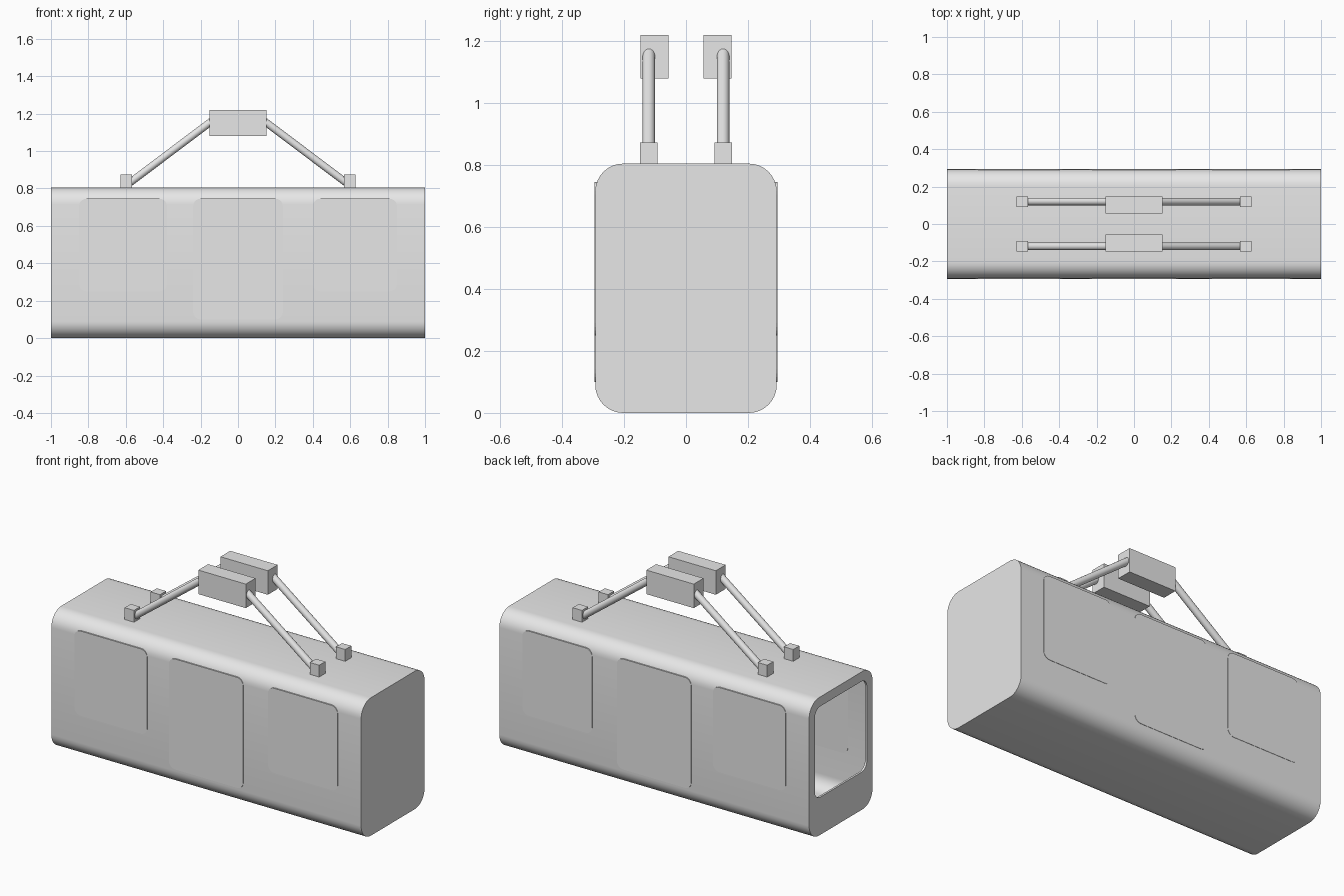
import bpy, bmesh, math
from mathutils import Vector

cube = bpy.data.objects.get("Cube")
if cube:
    bpy.data.objects.remove(cube, do_unlink=True)

grey = bpy.data.materials.new("light grey")
grey.use_nodes = True
grey.diffuse_color = (0.8, 0.8, 0.8, 1)
grey.node_tree.nodes["Principled BSDF"].inputs["Base Color"].default_value = (0.8, 0.8, 0.8, 1)


def finish(name, bm, smooth=False):
    bmesh.ops.recalc_face_normals(bm, faces=bm.faces)
    mesh = bpy.data.meshes.new(name)
    bm.to_mesh(mesh)
    bm.free()
    mesh.materials.append(grey)
    obj = bpy.data.objects.new(name, mesh)
    bpy.context.collection.objects.link(obj)
    if smooth:
        bpy.ops.object.select_all(action='DESELECT')
        obj.select_set(True)
        bpy.context.view_layer.objects.active = obj
        bpy.ops.object.shade_smooth_by_angle(angle=math.radians(30))
    return obj


def rounded_rect(a0, a1, b0, b1, r, steps=8):
    """Outline of a rectangle with rounded corners."""
    corners = [(a1 - r, b1 - r), (a0 + r, b1 - r), (a0 + r, b0 + r), (a1 - r, b0 + r)]
    pts = []
    for k, (ca, cb) in enumerate(corners):
        for i in range(steps + 1):
            t = (k + i / steps) * math.pi / 2
            pts.append((ca + r * math.cos(t), cb + r * math.sin(t)))
    return pts


def loft(name, rings, smooth=False):
    """Skin matching rings of points and cap both ends."""
    bm = bmesh.new()
    loops = [[bm.verts.new(p) for p in ring] for ring in rings]
    n = len(loops[0])
    for a, b in zip(loops, loops[1:]):
        for i in range(n):
            j = (i + 1) % n
            bm.faces.new((a[i], a[j], b[j], b[i]))
    bm.faces.new(loops[0])
    bm.faces.new(loops[-1])
    return finish(name, bm, smooth)


def box(name, lo, hi):
    bm = bmesh.new()
    bmesh.ops.create_cube(bm, size=1)
    for v in bm.verts:
        v.co = [l + (c + 0.5) * (h - l) for c, l, h in zip(v.co, lo, hi)]
    return finish(name, bm)


def rod(name, start, end, radius):
    start, end = Vector(start), Vector(end)
    axis = end - start
    bm = bmesh.new()
    bmesh.ops.create_cone(bm, cap_ends=True, segments=24, radius1=radius,
                          radius2=radius, depth=axis.length)
    turn = axis.to_track_quat('Z', 'Y')
    for v in bm.verts:
        v.co = turn @ v.co + (start + end) / 2
    return finish(name, bm, True)


# Hollow body, closed at +x and with a rounded opening at -x
wall = 0.012
half = 0.293
outer = rounded_rect(-half, half, 0, 0.805, 0.09)
inner = rounded_rect(-half + wall, half - wall, wall, 0.805 - wall, 0.09 - wall)
hole = rounded_rect(-0.24, 0.24, 0.22, 0.75, 0.05)
sections = [(1, outer), (-1, outer), (-1, hole), (-1 + wall, hole),
            (-1 + wall, inner), (1 - wall, inner)]
loft("body", [[(x, y, z) for y, z in outline] for x, outline in sections], True)

# Nearly flush window panels along both long sides
panels = {"left": (0.4, 0.85, 0.25), "middle": (-0.24, 0.24, 0.1), "right": (-0.85, -0.38, 0.25)}
for side, s in (("front", -1), ("back", 1)):
    for label, (x0, x1, bottom) in panels.items():
        outline = rounded_rect(x0, x1, bottom, 0.745, 0.04, 5)
        loft(f"{side}_{label}_panel",
             [[(x, s * y, z) for x, z in outline] for y in (half - wall - 0.002, half + 0.002)])

# Two carrying handles: grip block, sloping rods and feet
for side, s in (("front", -1), ("back", 1)):
    y0, y1 = sorted((s * 0.057, s * 0.147))
    box(f"{side}_handle_grip", (-0.153, y0, 1.08), (0.153, y1, 1.22))
    for end, e in (("left", 1), ("right", -1)):
        rod(f"{side}_{end}_handle_rod", (e * 0.13, s * 0.12, 1.168), (e * 0.59, s * 0.12, 0.822), 0.02)
        x0, x1 = sorted((e * 0.568, e * 0.628))
        box(f"{side}_{end}_handle_foot", (x0, s * 0.12 - 0.028, 0.8), (x1, s * 0.12 + 0.028, 0.874))
